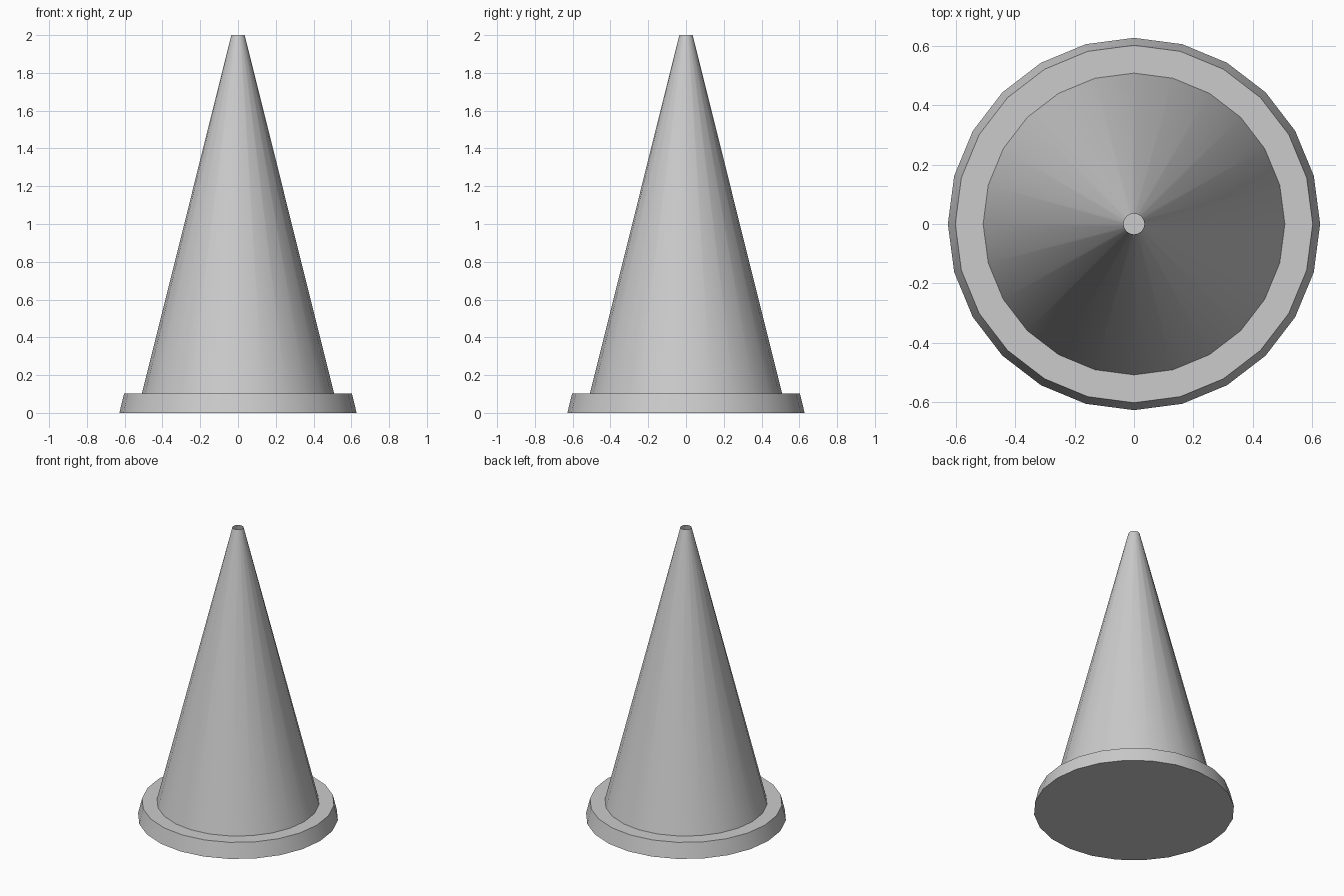
import bpy, bmesh
from math import sin, cos, pi, radians

if "Cube" in bpy.data.objects:
    bpy.data.objects.remove(bpy.data.objects["Cube"])

SIDES = 24


def lathe(name, profile, cap_bottom=False):
    """Revolve (radius, z) points around z; optionally close the first ring."""
    bm = bmesh.new()
    rings = [[bm.verts.new((r * cos(2 * pi * i / SIDES), r * sin(2 * pi * i / SIDES), z))
              for i in range(SIDES)] for r, z in profile]
    for a, b in zip(rings, rings[1:]):
        for i in range(SIDES):
            j = (i + 1) % SIDES
            bm.faces.new((a[i], a[j], b[j], b[i]))
    if cap_bottom:
        bm.faces.new(rings[0][::-1])
    mesh = bpy.data.meshes.new(name)
    bm.to_mesh(mesh)
    bm.free()
    obj = bpy.data.objects.new(name, mesh)
    bpy.context.collection.objects.link(obj)
    bpy.ops.object.select_all(action='DESELECT')
    obj.select_set(True)
    bpy.context.view_layer.objects.active = obj
    bpy.ops.object.shade_smooth_by_angle(angle=radians(30))
    return obj


# Base flange: closed underside, tapered rim, flat top ledge
lathe("base_flange", [(0.628, 0), (0.603, 0.103), (0.509, 0.103)], cap_bottom=True)

# Hollow cone body, open at the tip
lathe("cone_body", [(0.509, 0.103), (0.035, 2.0)])
